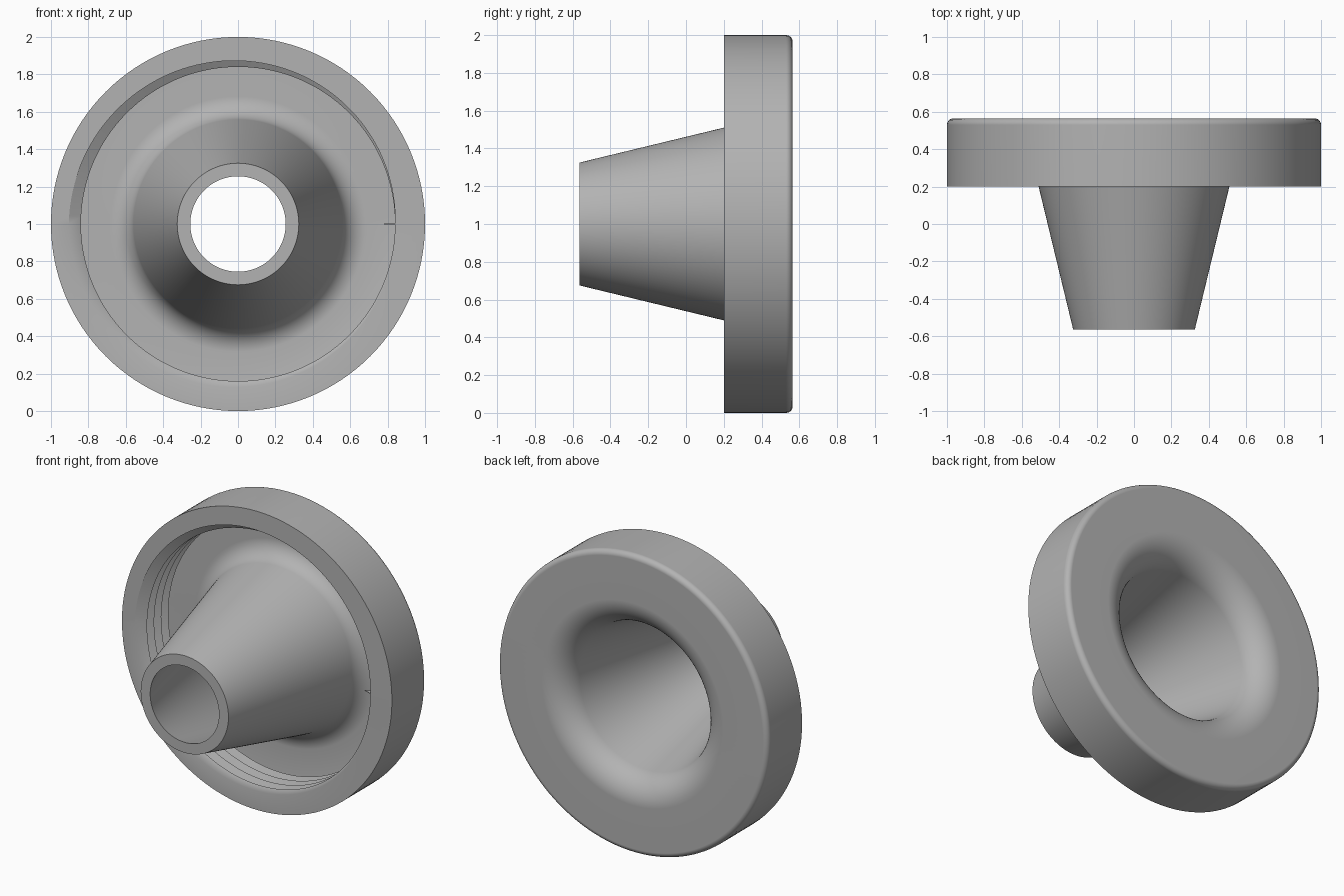
import bpy, bmesh, math
from math import sin, cos, tan, pi, radians

if "Cube" in bpy.data.objects:
    bpy.data.objects.remove(bpy.data.objects["Cube"])

SEG = 128
FRONT, FLOOR, BACK, TIP = 0.2, 0.5, 0.565, -0.565
PITCH, CREST, DEPTH = 0.075, 0.84, 0.065
SLOPE = (0.51 - 0.325) / (FRONT - TIP)
CONE = math.atan(SLOPE)

grey = bpy.data.materials.new("grey plastic")
grey.diffuse_color = (0.45, 0.45, 0.45, 1)
grey.use_nodes = True
grey.node_tree.nodes["Principled BSDF"].inputs["Base Color"].default_value = grey.diffuse_color


def flare(tip_r, plane_y, radius, steps=12):
    """Tip point plus the fillet from the cone wall into a flat disc, as (r, y)."""
    corner = tip_r + SLOPE * (plane_y - TIP)
    centre_r = corner + radius * tan((pi / 2 - CONE) / 2)
    centre_y = plane_y - radius
    pts = [(tip_r, TIP)]
    for i in range(steps + 1):
        a = pi - CONE + (pi / 2 - (pi - CONE)) * i / steps
        pts.append((centre_r + radius * cos(a), centre_y + radius * sin(a)))
    return pts


def thread(theta):
    """Helical V-thread section at one angle, from the floor to the rim."""
    pts = []
    turns = theta / (2 * pi)
    for k in range(12, -1, -1):
        y = min(FLOOR, max(FRONT, FRONT + PITCH * (k / 2 - turns)))
        t = (y - FRONT) / PITCH + turns
        t = abs(t - round(t)) * 2
        pts.append((CREST + DEPTH * t, y))
    return pts


def finish(bm, name):
    bmesh.ops.remove_doubles(bm, verts=bm.verts, dist=1e-5)
    bmesh.ops.recalc_face_normals(bm, faces=bm.faces)
    mesh = bpy.data.meshes.new(name)
    bm.to_mesh(mesh)
    bm.free()
    mesh.materials.append(grey)
    ob = bpy.data.objects.new(name, mesh)
    bpy.context.collection.objects.link(ob)
    return ob


# Threaded cap with hollow conical nozzle, revolved around the y axis
outer_cone = flare(0.325, FLOOR, 0.128)
bore = flare(0.255, BACK, 0.19)
R = 0.035
rounding = [(1 - R + R * cos(i * pi / 12), BACK - R + R * sin(i * pi / 12)) for i in range(7)]

bm = bmesh.new()
columns = []
for j in range(SEG + 1):
    th = 2 * pi * j / SEG
    profile = outer_cone + thread(th) + [(1, FRONT)] + rounding + bore[::-1]
    columns.append([bm.verts.new((r * cos(th), y, 1 + r * sin(th))) for r, y in profile])

for a, b in zip(columns, columns[1:]):
    n = len(a)
    for i in range(n):
        k = (i + 1) % n
        quad = []
        for v in (a[i], a[k], b[k], b[i]):
            if all((v.co - q.co).length > 1e-5 for q in quad):
                quad.append(v)
        if len(quad) > 2:
            bm.faces.new(quad)
cap = finish(bm, "threaded_cap")
bpy.context.view_layer.objects.active = cap
cap.select_set(True)
bpy.ops.object.shade_smooth_by_angle(angle=radians(30))
weighted = cap.modifiers.new("flat discs", 'WEIGHTED_NORMAL')
weighted.keep_sharp = True

# Small triangular fin where the thread starts
bm = bmesh.new()
tri = [(0.85, FRONT), (0.85, FRONT + 0.05), (0.78, FRONT + 0.025)]
low, high = [[bm.verts.new((x, y, 1 + dz)) for x, y in tri] for dz in (-0.002, 0.002)]
bm.faces.new(low)
bm.faces.new(high)
for i in range(3):
    k = (i + 1) % 3
    bm.faces.new((low[i], low[k], high[k], high[i]))
finish(bm, "thread_start_fin")
